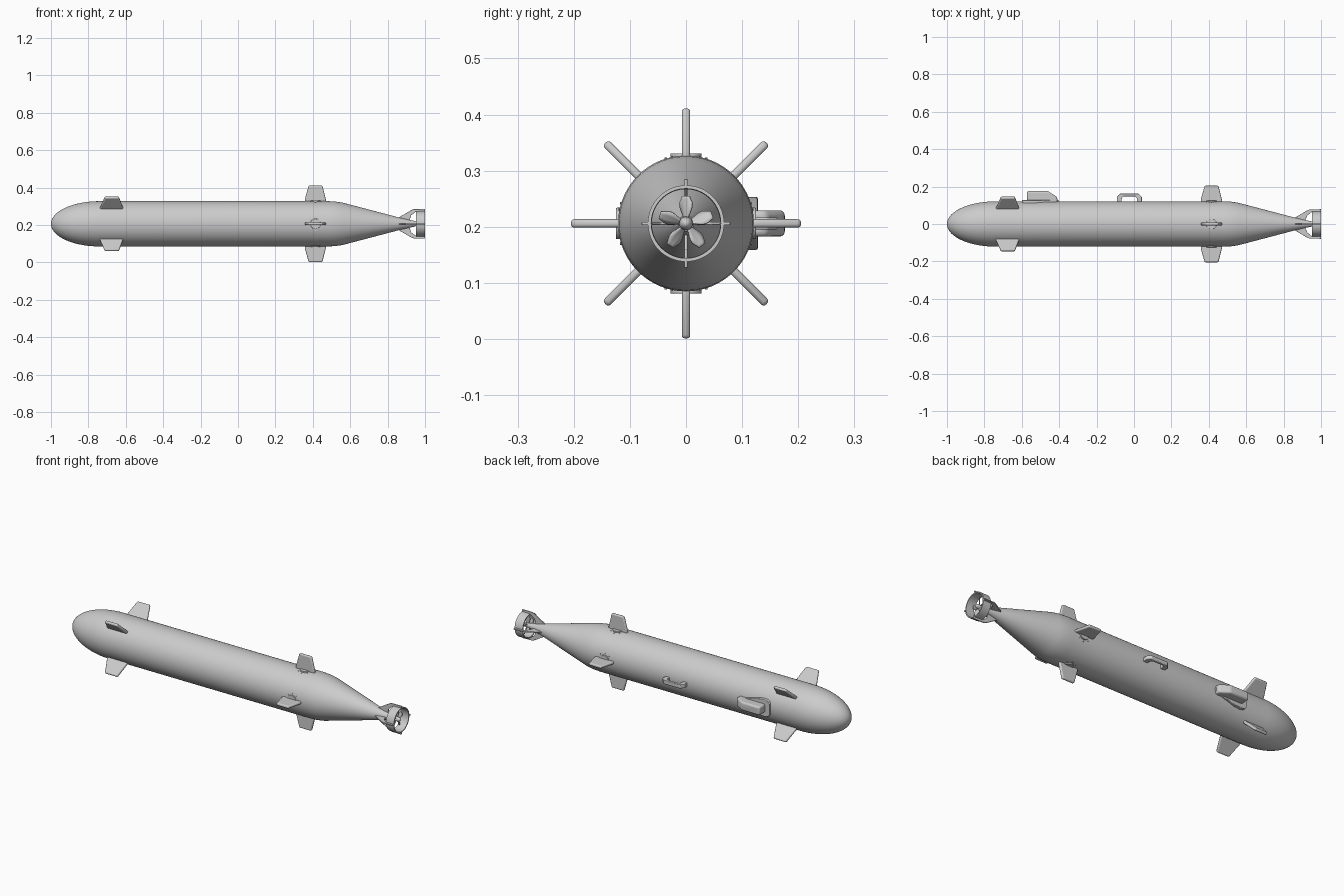
import bpy, bmesh
from math import sin, cos, pi, radians, sqrt
from mathutils import Matrix, Vector

cube = bpy.data.objects.get("Cube")
if cube:
    bpy.data.objects.remove(cube, do_unlink=True)

AXIS_Z = 0.206   # height of the hull centreline
R = 0.121        # hull radius

grey = bpy.data.materials.new("hull grey")
grey.use_nodes = True
grey.diffuse_color = (0.6, 0.6, 0.6, 1)
grey.node_tree.nodes["Principled BSDF"].inputs["Base Color"].default_value = (0.6, 0.6, 0.6, 1)


def finish(name, bm, angle=0, bevel=0, segments=3):
    """Place a part built around the x axis, turned by angle about it."""
    bmesh.ops.recalc_face_normals(bm, faces=bm.faces)
    mesh = bpy.data.meshes.new(name)
    bm.to_mesh(mesh)
    bm.free()
    mesh.materials.append(grey)
    obj = bpy.data.objects.new(name, mesh)
    bpy.context.collection.objects.link(obj)
    obj.matrix_world = Matrix.Translation((0, 0, AXIS_Z)) @ Matrix.Rotation(radians(angle), 4, 'X')
    if bevel:
        mod = obj.modifiers.new("rounded edges", 'BEVEL')
        mod.width = bevel
        mod.segments = segments
        mod.limit_method = 'ANGLE'
    bpy.ops.object.select_all(action='DESELECT')
    obj.select_set(True)
    bpy.context.view_layer.objects.active = obj
    bpy.ops.object.shade_smooth_by_angle(angle=radians(35))
    return obj


def lathe(name, profile, steps=64, closed=False):
    """Revolve (x, radius) points about the x axis."""
    bm = bmesh.new()
    verts = [bm.verts.new((x, 0, r)) for x, r in profile]
    edges = [bm.edges.new(pair) for pair in zip(verts, verts[1:])]
    if closed:
        edges.append(bm.edges.new((verts[-1], verts[0])))
    bmesh.ops.spin(bm, geom=verts + edges, cent=(0, 0, 0), axis=(1, 0, 0),
                   angle=2 * pi, steps=steps, use_merge=True)
    bmesh.ops.remove_doubles(bm, verts=bm.verts, dist=1e-5)
    return finish(name, bm)


def plate(name, outline, half, angle=0, bevel=0):
    """Extrude an (x, radial) outline sideways by half on each side."""
    bm = bmesh.new()
    face = bm.faces.new([bm.verts.new((x, -half, r)) for x, r in outline])
    new = bmesh.ops.extrude_face_region(bm, geom=[face])["geom"]
    bmesh.ops.translate(bm, vec=(0, 2 * half, 0),
                        verts=[v for v in new if isinstance(v, bmesh.types.BMVert)])
    return finish(name, bm, angle, bevel)


def pad(name, outline, low, high, angle=0, bevel=0):
    """Extrude an (x, sideways) outline outwards from radius low to high."""
    bm = bmesh.new()
    face = bm.faces.new([bm.verts.new((x, y, low)) for x, y in outline])
    new = bmesh.ops.extrude_face_region(bm, geom=[face])["geom"]
    bmesh.ops.translate(bm, vec=(0, 0, high - low),
                        verts=[v for v in new if isinstance(v, bmesh.types.BMVert)])
    return finish(name, bm, angle, bevel)


def circle(cx, cy, r, n):
    return [(cx + r * cos(2 * pi * i / n), cy + r * sin(2 * pi * i / n)) for i in range(n)]


# Hull: elliptical nose, straight middle, tapering tail cone
nose = [(-0.74 - 0.26 * cos(t), R * sin(t)) for t in (pi / 2 * i / 18 for i in range(19))]
tail = [(0.48, R), (0.52, R * 0.985), (0.56, 0.113), (0.86, 0.034), (0.92, 0.02),
        (0.95, 0.014), (0.95, 0)]
lathe("hull", nose + tail, 96)

# Four diagonal front fins
for i in range(4):
    plate(f"front_fin_{i + 1}",
          [(-0.737, 0.1), (-0.737, 0.124), (-0.712, 0.203), (-0.637, 0.203),
           (-0.615, 0.124), (-0.615, 0.1)], 0.0075, 45 + 90 * i, 0.006)

# Four upright rear fins on round, bolted mounts
for i in range(4):
    a = 90 * i
    plate(f"rear_fin_{i + 1}",
          [(0.357, 0.11), (0.357, 0.13), (0.378, 0.205), (0.451, 0.205),
           (0.47, 0.13), (0.47, 0.11)], 0.0075, a, 0.006)
    pad(f"rear_fin_mount_{i + 1}", circle(0.414, 0, 0.028, 24), 0.105, 0.125, a, 0.002)
    for j, (x, y) in enumerate(circle(0.414, 0, 0.036, 8)):
        if abs(y) > 0.01:
            h = sqrt(R * R - y * y)
            pad(f"mount_bolt_{i + 1}_{j + 1}", circle(x, y, 0.0025, 8), h - 0.004, h + 0.002, a)

# Teardrop base plate with a connector housing on the back side
BACK = -90
base = [(-0.6, -0.03), (-0.59, -0.043), (-0.565, -0.047), (-0.53, -0.044),
        (-0.415, -0.016), (-0.403, 0)]
pad("connector_base", base + [(x, -y) for x, y in base[-2::-1]], 0.09, 0.128, BACK, 0.003)
plate("connector_housing",
      [(-0.572, 0.11), (-0.572, 0.176), (-0.46, 0.176), (-0.41, 0.143), (-0.41, 0.11)],
      0.0235, BACK, 0.009)

# Carrying handle: a rounded bow on the back side
X, W = -0.025, 0.067
bow = [(X - W, 0.11), (X - W, 0.145), (X - W + 0.018, 0.163), (X + W - 0.018, 0.163),
       (X + W, 0.145), (X + W, 0.11)]
hole = [(X + W - 0.026, 0.11), (X + W - 0.026, 0.138), (X + W - 0.036, 0.148),
        (X - W + 0.036, 0.148), (X - W + 0.026, 0.138), (X - W + 0.026, 0.11)]
plate("handle", bow + hole, 0.011, BACK, 0.003)

# Propeller guard ring and its four swept struts
lathe("guard_ring", [(0.952, 0.061), (0.952, 0.067), (1.0, 0.068), (1.0, 0.062)], 64, True)
for i in range(4):
    plate(f"guard_strut_{i + 1}",
          [(0.86, 0.02), (0.86, 0.034), (0.928, 0.074), (0.94, 0.078), (1.0, 0.079),
           (1.0, 0.064), (0.95, 0.064), (0.925, 0.045), (0.915, 0.012)],
          0.003, 90 * i, 0.0015)

# Propeller hub with domed cap
lathe("propeller_hub", [(0.94, 0), (0.94, 0.013), (0.978, 0.012), (0.988, 0.009),
                        (0.994, 0.005), (0.996, 0)], 24)

# Five twisted propeller blades
for i in range(5):
    bm = bmesh.new()
    rows = []
    for k in range(9):
        t = k / 8
        r = 0.008 + 0.041 * t
        width = 0.005 + 0.009 * sin(pi * min(t, 0.93) ** 1.3)
        pitch = radians(50 - 22 * t)
        across = Vector((sin(pitch), cos(pitch), 0))
        rows.append([bm.verts.new(Vector((0.968, 0, r)) + across * width * s)
                     for s in (-1, -0.33, 0.33, 1)])
    for lo, hi in zip(rows, rows[1:]):
        for j in range(3):
            bm.faces.new((lo[j], lo[j + 1], hi[j + 1], hi[j]))
    blade = finish(f"propeller_blade_{i + 1}", bm, 72 * i)
    solid = blade.modifiers.new("thickness", 'SOLIDIFY')
    solid.thickness = 0.003
    solid.offset = 0
